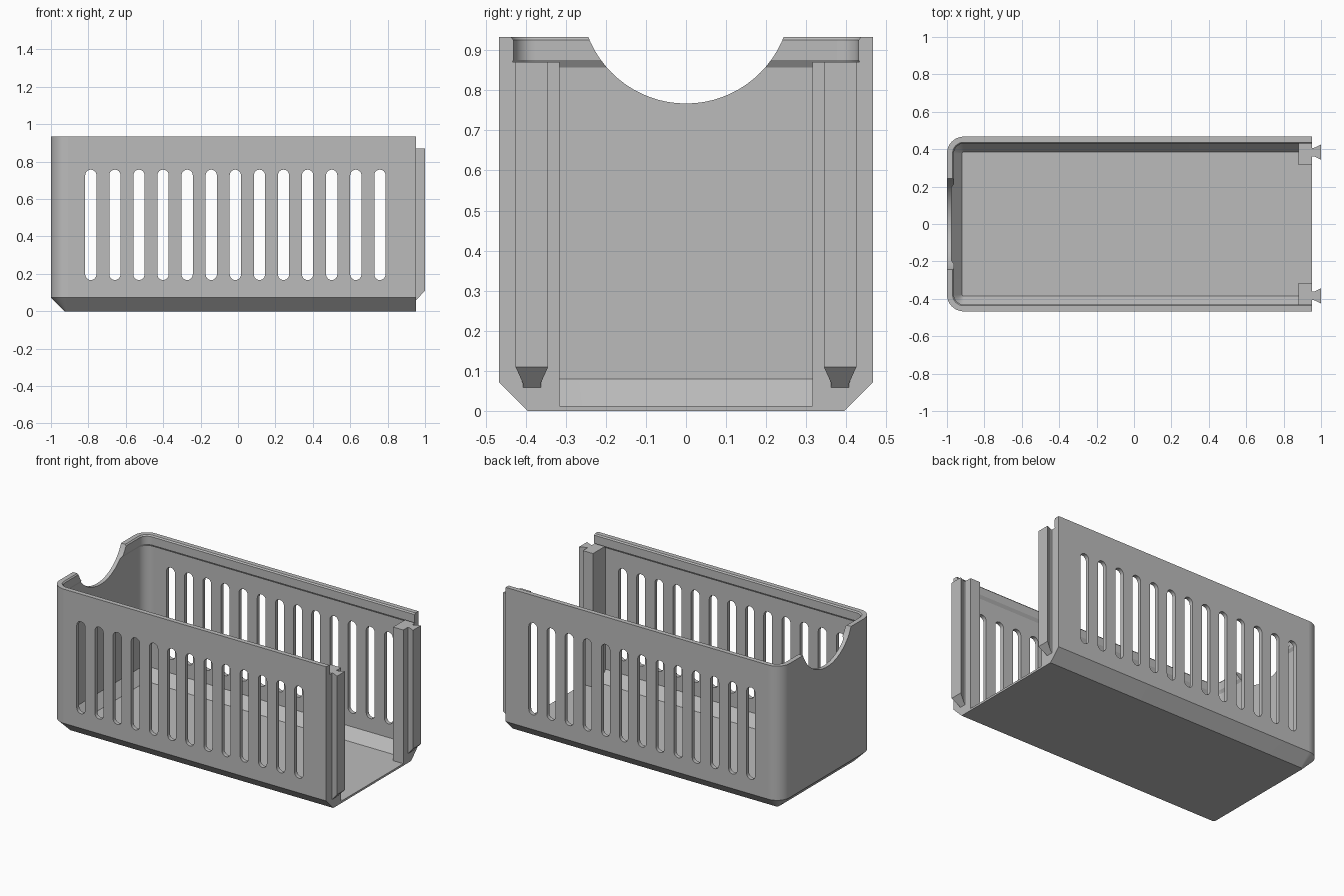
import bpy, bmesh, math

if "Cube" in bpy.data.objects:
    bpy.data.objects.remove(bpy.data.objects["Cube"])

grey = bpy.data.materials.new("plain grey")
grey.diffuse_color = (0.5, 0.5, 0.5, 1)
grey.use_nodes = True
grey.node_tree.nodes["Principled BSDF"].inputs["Base Color"].default_value = grey.diffuse_color

HALF, LEFT, RIGHT, RADIUS, ARC = 0.467, -1.0, 0.952, 0.09, 14


def new_object(name, bm):
    bmesh.ops.recalc_face_normals(bm, faces=bm.faces[:])
    mesh = bpy.data.meshes.new(name)
    bm.to_mesh(mesh)
    bm.free()
    mesh.materials.append(grey)
    ob = bpy.data.objects.new(name, mesh)
    bpy.context.collection.objects.link(ob)
    return ob


def loft(bm, rings):
    """Closed rings joined in order, capped at both ends."""
    rows = [[bm.verts.new(p) for p in ring] for ring in rings]
    for a, b in zip(rows, rows[1:]):
        for i in range(len(a)):
            j = (i + 1) % len(a)
            bm.faces.new((a[i], a[j], b[j], b[i]))
    bm.faces.new(rows[0][::-1])
    bm.faces.new(rows[-1])


def u_path(d, z):
    """U-shaped plan, inset by d, open towards +x."""
    y, r, cx, cy = HALF - d, RADIUS - d, LEFT + RADIUS, HALF - RADIUS
    pts = [(RIGHT, -y, z)]
    for i in range(ARC + 1):
        a = math.pi / 2 * i / ARC
        pts.append((cx - r * math.sin(a), -cy - r * math.cos(a), z))
    return pts + [(p[0], -p[1], z) for p in reversed(pts)]


# Shell: wall cross-section (inset, height) from underside over the rim to floor
section = [(0.073, 0), (0, 0.073), (0, 0.933), (0.030, 0.933), (0.037, 0.925),
           (0.037, 0.875), (0.025, 0.857), (0.025, 0.080), (0.081, 0.013)]
bm = bmesh.new()
rows = [[bm.verts.new(p) for p in u_path(d, z)] for d, z in section]
for a, b in zip(rows, rows[1:]):
    for i in range(len(a) - 1):
        bm.faces.new((a[i], a[i + 1], b[i + 1], b[i]))
bm.faces.new(rows[0])
bm.faces.new(rows[-1])
bm.faces.new([r[0] for r in rows] + [r[-1] for r in reversed(rows)])
shell = new_object("basket_shell", bm)

# Cutter for the thirteen slots in both long sides
bm = bmesh.new()
w, low, high = 0.03, 0.167, 0.757
for k in range(13):
    x = -0.787 + k * 0.1288
    outline = []
    for i in range(26):
        t = math.pi * (i if i < 13 else i - 1) / 12
        zc = high - w if i < 13 else low + w
        outline.append((x + w * math.cos(t), zc + w * math.sin(t)))
    loft(bm, [[(px, y, pz) for px, pz in outline] for y in (-0.6, 0.6)])
slots = new_object("slot_cutter", bm)

# Cutter for the round finger notch in the closed end
bm = bmesh.new()
rad = 0.262
loft(bm, [[(x, rad * math.cos(math.tau * i / 72),
            0.767 + rad + rad * math.sin(math.tau * i / 72)) for i in range(72)]
          for x in (-1.1, -0.8)])
notch = new_object("notch_cutter", bm)

for cutter in (slots, notch):
    cutter.hide_render = True
    mod = shell.modifiers.new(cutter.name, 'BOOLEAN')
    mod.operation, mod.solver, mod.object = 'DIFFERENCE', 'EXACT', cutter
dg = bpy.context.evaluated_depsgraph_get()
dg.update()
cut = bpy.data.meshes.new_from_object(shell.evaluated_get(dg))
shell.modifiers.clear()
shell.data = cut
for cutter in (slots, notch):
    bpy.data.objects.remove(cutter)

bpy.context.view_layer.objects.active = shell
shell.select_set(True)
bpy.ops.object.shade_smooth_by_angle(angle=math.radians(25))
for p in shell.data.polygons:
    if max(abs(c) for c in p.normal) > 0.9999:
        p.use_smooth = False

# Corner posts and dovetail rails at the open end
for side, s in (("front", -1), ("back", 1)):
    bm = bmesh.new()
    plan = [(0.88, 0.315), (RIGHT, 0.315), (RIGHT, 0.445), (0.88, 0.445)]
    foot = [(0.88, 0.315), (RIGHT, 0.315), (RIGHT, 0.39), (0.88, 0.39)]
    loft(bm, [[(x, s * y, z) for x, y in p]
              for p, z in ((foot, 0.008), (plan, 0.075), (plan, 0.870))])
    new_object(side + "_post", bm)

    bm = bmesh.new()
    rail = [(0.945, 0.362), (0.962, 0.362), (1.0, 0.344),
            (1.0, 0.425), (0.962, 0.407), (0.945, 0.407)]
    loft(bm, [[(x, s * y, 0.110 - 1.06 * (1.0 - x)) for x, y in rail],
              [(x, s * y, 0.870) for x, y in rail]])
    new_object(side + "_dovetail_rail", bm)
